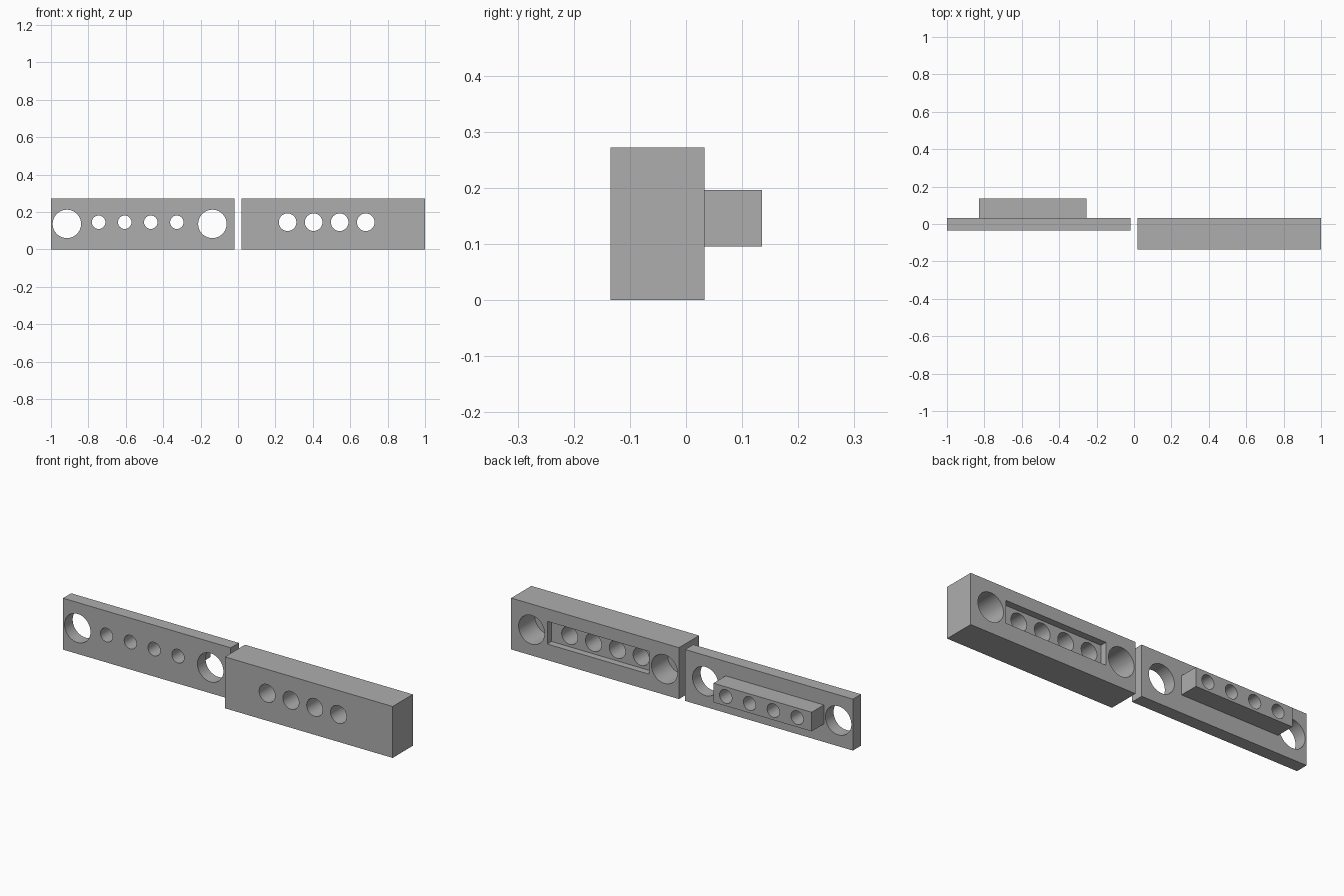
import bpy
import math

old = bpy.data.objects.get("Cube")
if old:
    bpy.data.objects.remove(old, do_unlink=True)

grey = bpy.data.materials.new("plain grey")
grey.use_nodes = True
colour = (0.42, 0.42, 0.42, 1)
grey.diffuse_color = colour
grey.node_tree.nodes["Principled BSDF"].inputs["Base Color"].default_value = colour

HEIGHT = 0.272
LENGTH = 0.982
BACK = 0.033          # shared back plane of plate and block
SOCKET_Z = 0.136
PIN_Z = 0.145


def box(name, x, y, z):
    """Box from (min, max) pairs along each axis."""
    bpy.ops.mesh.primitive_cube_add(size=1)
    ob = bpy.context.object
    ob.name = name
    ob.location = [(a + b) / 2 for a, b in (x, y, z)]
    ob.scale = [b - a for a, b in (x, y, z)]
    bpy.ops.object.transform_apply(location=True, rotation=True, scale=True)
    ob.data.materials.append(grey)
    return ob


def rod(x, z, radius, y):
    """Cylinder along y, used for drilling."""
    bpy.ops.mesh.primitive_cylinder_add(
        vertices=48, radius=radius, depth=y[1] - y[0],
        location=(x, (y[0] + y[1]) / 2, z), rotation=(math.pi / 2, 0, 0))
    ob = bpy.context.object
    bpy.ops.object.transform_apply(location=True, rotation=True, scale=True)
    ob.data.materials.append(grey)
    return ob


def combine(target, tool, operation="DIFFERENCE"):
    tool.hide_render = True
    mod = target.modifiers.new("combine", "BOOLEAN")
    mod.operation = operation
    mod.solver = "EXACT"
    mod.object = tool
    bpy.context.view_layer.objects.active = target
    bpy.ops.object.modifier_apply(modifier=mod.name)
    bpy.data.objects.remove(tool, do_unlink=True)


def drill(target, centres, z, radius, y):
    for x in centres:
        combine(target, rod(x, z, radius, y))


def finish(ob):
    bpy.ops.object.select_all(action="DESELECT")
    ob.select_set(True)
    bpy.context.view_layer.objects.active = ob
    bpy.ops.object.shade_smooth_by_angle(angle=math.radians(30))


def sockets(start):
    return [start + 0.085, start + 0.863]


def pins(first):
    return [first + 0.1393 * i for i in range(4)]


THROUGH = (-0.3, 0.3)

# Thin plate with a raised bar on its back
plate = box("plate_with_bar", (-1, -1 + LENGTH), (-0.035, BACK), (0, HEIGHT))
bar = box("bar", (-0.83, -0.255), (0.0, 0.135), (0.095, 0.196))
combine(plate, bar, "UNION")
drill(plate, pins(-0.745), PIN_Z, 0.036, THROUGH)
# The large holes pass the plate only, clear of the bar
drill(plate, sockets(-1), SOCKET_Z, 0.076, THROUGH)
finish(plate)

# Thick block with a shallow slot and two blind sockets in its back
block = box("slotted_block", (1 - LENGTH, 1), (-0.135, BACK), (0, HEIGHT))
slot = box("slot", (0.194, 0.789), (BACK - 0.036, 0.1), (0.085, 0.205))
combine(block, slot)
drill(block, pins(0.265), PIN_Z, 0.047, THROUGH)
drill(block, sockets(1 - LENGTH), SOCKET_Z, 0.076, (BACK - 0.136, 0.1))
finish(block)
